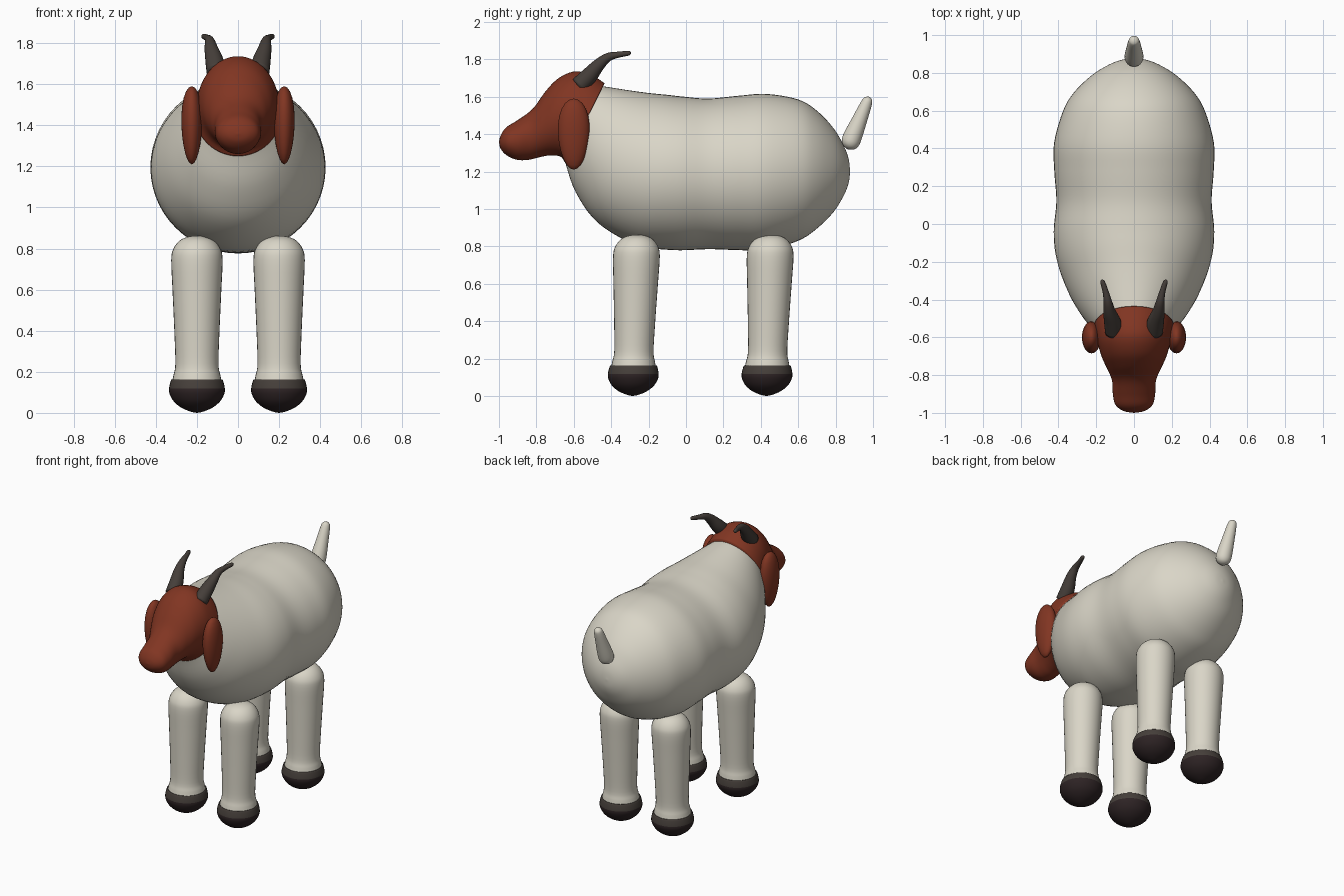
import bpy, bmesh, math
from mathutils import Vector

if "Cube" in bpy.data.objects:
    bpy.data.objects.remove(bpy.data.objects["Cube"])


def material(name, rgb):
    m = bpy.data.materials.new(name)
    m.diffuse_color = (*rgb, 1)
    m.use_nodes = True
    m.node_tree.nodes["Principled BSDF"].inputs["Base Color"].default_value = m.diffuse_color
    return m


WOOL = material("cream wool", (0.70, 0.67, 0.575))
RED = material("red brown", (0.22, 0.036, 0.016))
HORN = material("horn grey brown", (0.060, 0.049, 0.042))
HOOF = material("dark hoof", (0.027, 0.017, 0.018))


def smooth_rows(rows, sub):
    """Catmull-Rom interpolation of rows of numbers."""
    out = []
    for i in range(len(rows) - 1):
        p0, p1 = rows[max(i - 1, 0)], rows[i]
        p2, p3 = rows[i + 1], rows[min(i + 2, len(rows) - 1)]
        for k in range(sub):
            t = k / sub
            out.append([0.5 * (2 * b + (c - a) * t + (2 * a - 5 * b + 4 * c - d) * t * t
                               + (3 * b - a - 3 * c + d) * t ** 3)
                        for a, b, c, d in zip(p0, p1, p2, p3)])
    out.append(list(rows[-1]))
    return out


def skin(name, rings, mats, rule=None):
    """Bridge rings of points into a closed smooth surface."""
    bm = bmesh.new()
    loops = [[bm.verts.new(p) for p in ring] for ring in rings]
    n = len(loops[0])
    for a, b in zip(loops, loops[1:]):
        for i in range(n):
            j = (i + 1) % n
            bm.faces.new((a[i], a[j], b[j], b[i]))
    bm.faces.new(loops[0])
    bm.faces.new(loops[-1])
    bmesh.ops.remove_doubles(bm, verts=bm.verts, dist=0.0005)
    bmesh.ops.recalc_face_normals(bm, faces=bm.faces)
    for f in bm.faces:
        f.smooth = True
        if rule:
            f.material_index = rule(f.calc_center_median())
    me = bpy.data.meshes.new(name)
    bm.to_mesh(me)
    bm.free()
    for m in mats:
        me.materials.append(m)
    ob = bpy.data.objects.new(name, me)
    bpy.context.collection.objects.link(ob)
    return ob


def loft(name, sections, mat, sub=5, seg=56):
    """Ellipses given as top y, top z, bottom y, bottom z, half width."""
    rings = []
    for yt, zt, yb, zb, w in smooth_rows(sections, sub):
        ring = []
        for i in range(seg):
            a = 2 * math.pi * i / seg
            k = 0.5 + 0.5 * math.cos(a)
            ring.append((max(w, 0) * math.sin(a), yb + (yt - yb) * k, zb + (zt - zb) * k))
        rings.append(ring)
    return skin(name, rings, [mat])


def tube(name, path, mats, sub=4, seg=24, axis=None, rule=None):
    """Circles given as x, y, z, radius, square to the path or to an axis."""
    rows = smooth_rows(path, sub)
    pts = [Vector(r[:3]) for r in rows]
    rings = []
    for i, p in enumerate(pts):
        t = axis or (pts[min(i + 1, len(pts) - 1)] - pts[max(i - 1, 0)]).normalized()
        u = t.cross(Vector((0, 1, 0.01)) if axis else Vector((1, 0, 0))).normalized()
        v = t.cross(u)
        r = max(rows[i][3], 0)
        rings.append([p + r * (math.cos(2 * math.pi * k / seg) * u
                               + math.sin(2 * math.pi * k / seg) * v) for k in range(seg)])
    return skin(name, rings, mats, rule)


# Body with neck rising into the head
loft("body", [
    (-0.50, 1.66, -0.68, 1.32, 0.165),
    (-0.44, 1.655, -0.65, 1.26, 0.205),
    (-0.31, 1.635, -0.59, 1.09, 0.285),
    (-0.20, 1.62, -0.47, 0.925, 0.355),
    (-0.10, 1.61, -0.27, 0.81, 0.41),
    (-0.01, 1.60, -0.07, 0.78, 0.425),
    (0.12, 1.59, 0.12, 0.785, 0.411),
    (0.28, 1.605, 0.28, 0.78, 0.422),
    (0.43, 1.615, 0.43, 0.78, 0.423),
    (0.60, 1.585, 0.60, 0.83, 0.375),
    (0.70, 1.525, 0.70, 0.895, 0.315),
    (0.79, 1.43, 0.79, 0.985, 0.22),
    (0.845, 1.335, 0.845, 1.075, 0.13),
    (0.87, 1.265, 0.87, 1.14, 0.062),
    (0.877, 1.20, 0.877, 1.20, 0)], WOOL)

# Head tapering to the muzzle
loft("head", [
    (-0.435, 1.672, -0.648, 1.25, 0.212),
    (-0.50, 1.712, -0.665, 1.275, 0.203),
    (-0.59, 1.736, -0.69, 1.285, 0.19),
    (-0.68, 1.70, -0.74, 1.285, 0.168),
    (-0.75, 1.63, -0.79, 1.275, 0.14),
    (-0.82, 1.535, -0.84, 1.263, 0.116),
    (-0.90, 1.475, -0.90, 1.262, 0.112),
    (-0.96, 1.437, -0.955, 1.284, 0.098),
    (-0.99, 1.395, -0.99, 1.32, 0.055),
    (-1.0, 1.358, -1.0, 1.358, 0)], RED)

for side, s in (("right", 1), ("left", -1)):
    # Hanging ears, narrower at the tip
    ear = []
    for i in range(13):
        a = math.pi * i / 12
        z, r = math.cos(a), math.sin(a)
        w = 0.92 + 0.12 * z
        ear.append([(s * (0.225 + 0.055 * r * w * math.cos(b)),
                     -0.60 + 0.092 * r * w * math.sin(b), 1.40 + 0.19 * z)
                    for b in (2 * math.pi * k / 28 for k in range(28))])
    skin(side + "_ear", ear, [RED])

    # Horns sweeping up and back
    tube(side + "_horn", [
        (s * 0.105, -0.57, 1.66, 0.048), (s * 0.115, -0.515, 1.715, 0.044),
        (s * 0.13, -0.465, 1.772, 0.033), (s * 0.138, -0.415, 1.812, 0.023),
        (s * 0.15, -0.36, 1.825, 0.016), (s * 0.167, -0.305, 1.833, 0.012),
        (s * 0.17, -0.294, 1.834, 0)], [HORN])

    # Legs and hooves; a thin lighter cuff tops each hoof
    for end, y0, y1 in (("front", -0.285, -0.262), ("rear", 0.43, 0.453)):
        def place(profile):
            return [(s * 0.2, y0 + (y1 - y0) * z / 0.86, z, r) for z, r in profile]
        tube(f"{end}_{side}_leg", place([
            (0.155, 0.12), (0.185, 0.114), (0.24, 0.105), (0.40, 0.110), (0.60, 0.119),
            (0.745, 0.125), (0.80, 0.114), (0.84, 0.082), (0.858, 0.04), (0.862, 0)]),
            [WOOL], axis=Vector((0, 0, 1)), seg=32)
        tube(f"{end}_{side}_hoof", place([
            (0.162, 0.118), (0.16, 0.126), (0.118, 0.136), (0.09, 0.132), (0.055, 0.112),
            (0.025, 0.075), (0.006, 0.03), (0.0, 0)]),
            [HOOF, HORN], axis=Vector((0, 0, 1)), seg=32,
            rule=lambda c: 1 if c.z > 0.118 else 0)

# Upright tail
tube("tail", [
    (0, 0.864, 1.318, 0), (0, 0.868, 1.328, 0.028), (0, 0.876, 1.348, 0.046),
    (0, 0.890, 1.385, 0.050), (0, 0.93, 1.48, 0.040), (0, 0.967, 1.57, 0.029),
    (0, 0.976, 1.592, 0.018), (0, 0.979, 1.60, 0)], [WOOL])
